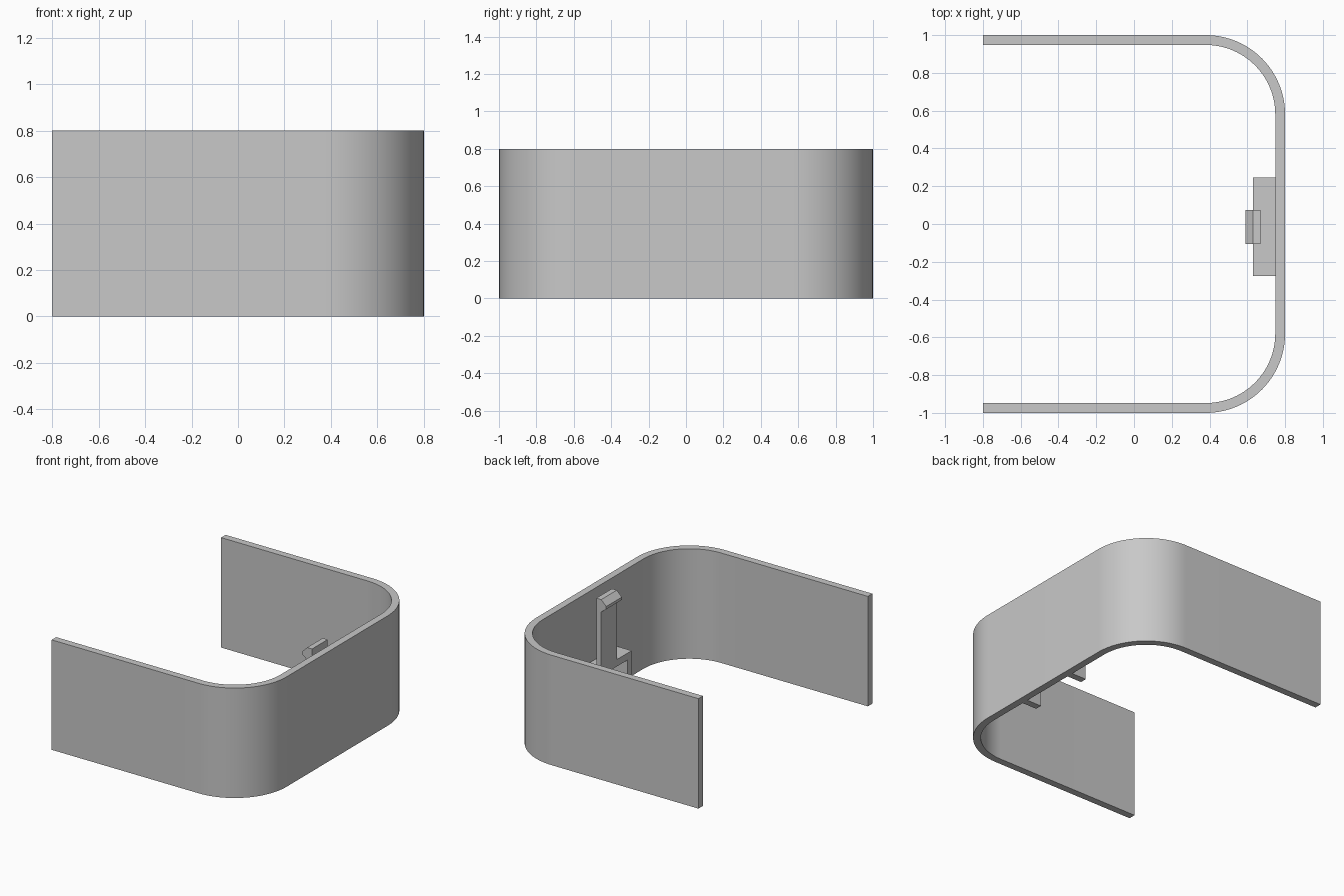
import bpy
import bmesh
from math import sin, cos, pi, radians
from mathutils import Vector

cube = bpy.data.objects.get("Cube")
if cube:
    bpy.data.objects.remove(cube, do_unlink=True)

grey = bpy.data.materials.new("plain grey")
grey.use_nodes = True
colour = (0.58, 0.58, 0.58, 1)
grey.diffuse_color = colour
grey.node_tree.nodes["Principled BSDF"].inputs["Base Color"].default_value = colour


def prism(name, outline, depth):
    """Extrude a closed outline of 3D points along the depth vector."""
    bm = bmesh.new()
    face = bm.faces.new([bm.verts.new(p) for p in outline])
    moved = bmesh.ops.extrude_face_region(bm, geom=[face])["geom"]
    verts = [v for v in moved if isinstance(v, bmesh.types.BMVert)]
    bmesh.ops.translate(bm, verts=verts, vec=Vector(depth))
    bmesh.ops.recalc_face_normals(bm, faces=bm.faces)
    mesh = bpy.data.meshes.new(name)
    bm.to_mesh(mesh)
    bm.free()
    mesh.materials.append(grey)
    obj = bpy.data.objects.new(name, mesh)
    bpy.context.collection.objects.link(obj)
    return obj


# Three-sided wall with two rounded corners
HEIGHT, THICK, RADIUS, STEPS = 0.8, 0.052, 0.42, 24
END_X, OUT_X, OUT_Y = -0.8, 0.8, 1.0


def wall_path(inset):
    r = RADIUS - inset
    cx, cy = OUT_X - RADIUS, OUT_Y - RADIUS
    arc = [(cx + r * cos(a), cy + r * sin(a), 0)
           for a in (pi / 2 * i / STEPS for i in range(STEPS + 1))]
    half = arc + [(END_X, OUT_Y - inset, 0)]
    return [(x, -y, z) for x, y, z in reversed(half)] + half


wall = prism("curved_wall", wall_path(0) + wall_path(THICK)[::-1], (0, 0, HEIGHT))
bpy.context.view_layer.objects.active = wall
wall.select_set(True)
bpy.ops.object.shade_smooth_by_angle(angle=radians(30))
wall.select_set(False)

# Bridge bracket on the inside of the wall, open underneath
Y0, Y1, TOP, LEG = -0.275, 0.245, 0.28, 0.05
bridge = [(Y0, 0), (Y0, TOP), (Y1, TOP), (Y1, 0),
          (Y1 - LEG, 0), (Y1 - LEG, TOP - LEG), (Y0 + LEG, TOP - LEG), (Y0 + LEG, 0)]
prism("bracket", [(0.63, y, z) for y, z in bridge], (OUT_X - THICK - 0.63, 0, 0))

# Upright latch with a hooked tip
latch = [(0.67, TOP), (0.67, 0.785), (0.63, 0.785), (0.59, 0.745),
         (0.59, 0.725), (0.63, 0.695), (0.63, TOP)]
prism("latch", [(x, -0.105, z) for x, z in latch], (0, 0.18, 0))
